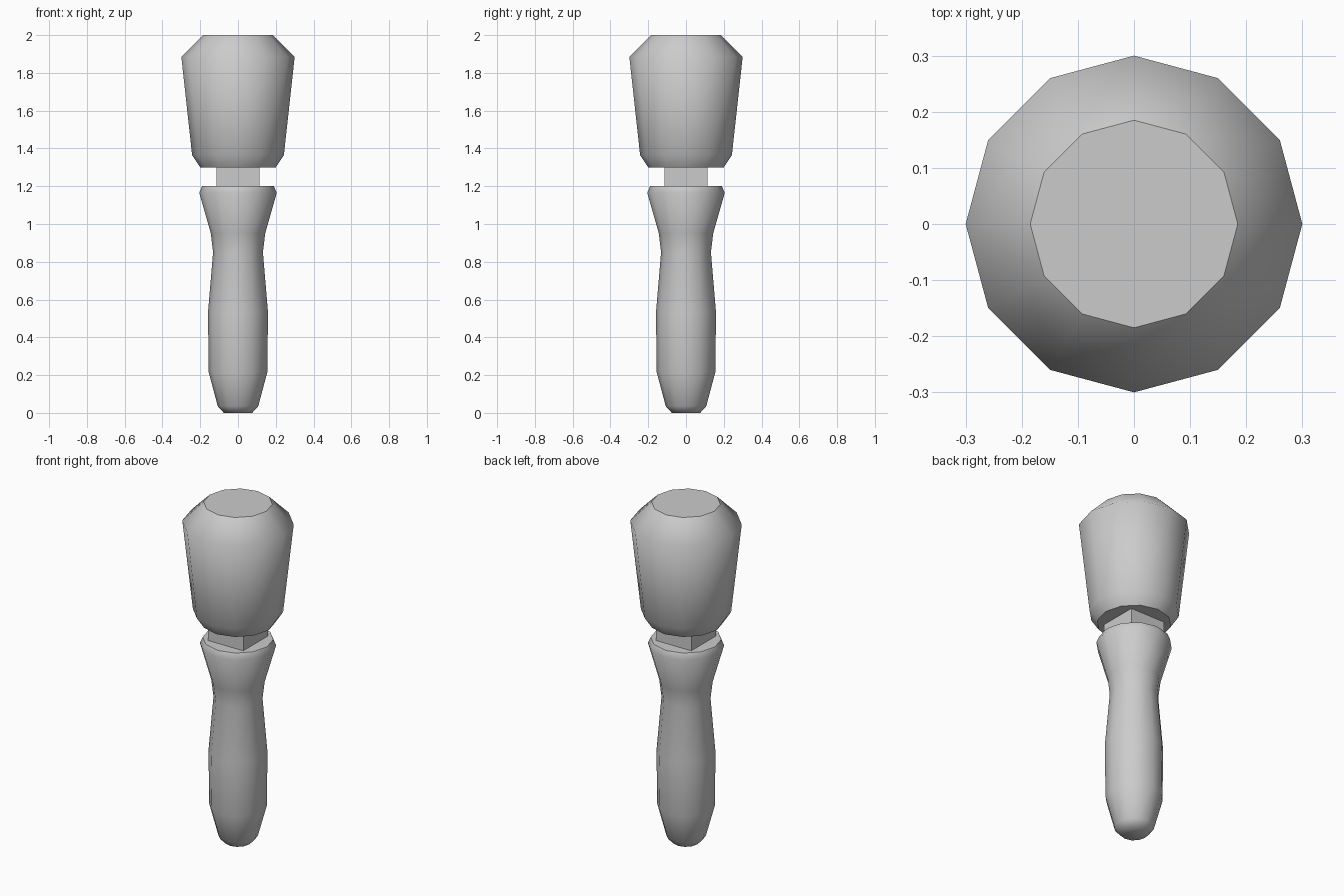
import bpy, bmesh
from math import cos, sin, pi

if "Cube" in bpy.data.objects:
    bpy.data.objects.remove(bpy.data.objects["Cube"])

SIDES = 12


def lathe(name, profile, sharp_bottom=True):
    """Spin a (radius, z) profile into a closed 12-sided smooth solid with flat caps."""
    bm = bmesh.new()
    rings = [[bm.verts.new((r * cos(2 * pi * i / SIDES), r * sin(2 * pi * i / SIDES), z))
              for i in range(SIDES)] for r, z in profile]
    for low, high in zip(rings, rings[1:]):
        for i in range(SIDES):
            j = (i + 1) % SIDES
            bm.faces.new((low[i], low[j], high[j], high[i])).smooth = True
    bottom = bm.faces.new(rings[0][::-1])
    top = bm.faces.new(rings[-1])
    bottom.smooth = top.smooth = True
    # Crisp cap borders, soft everywhere else
    for cap in ([bottom, top] if sharp_bottom else [top]):
        for edge in cap.edges:
            edge.smooth = False
    mesh = bpy.data.meshes.new(name)
    bm.to_mesh(mesh)
    bm.free()
    obj = bpy.data.objects.new(name, mesh)
    bpy.context.collection.objects.link(obj)
    return obj


# Turned handle
lathe("handle", [(0.075, 0.0), (0.107, 0.035), (0.155, 0.215), (0.159, 0.53),
                 (0.132, 0.85), (0.144, 0.95), (0.205, 1.165), (0.19, 1.2)],
      sharp_bottom=False)

# Mallet head
lathe("head", [(0.20, 1.30), (0.243, 1.365), (0.30, 1.885), (0.185, 2.0)])

# Square neck between handle and head
bpy.ops.mesh.primitive_cube_add(size=1, location=(0, 0, 1.25))
neck = bpy.context.object
neck.name = "neck"
neck.scale = (0.23, 0.23, 0.12)
